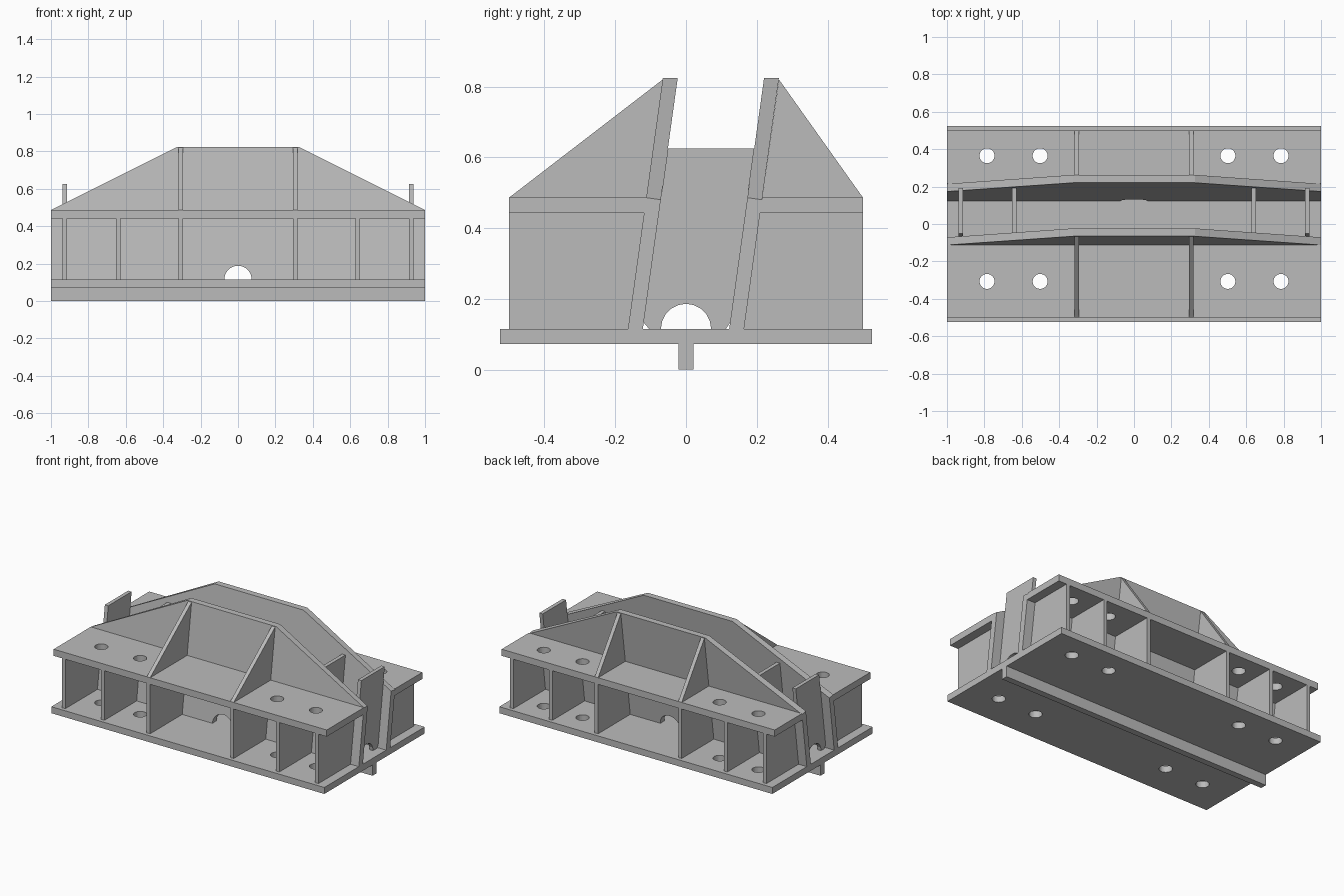
import bpy, bmesh, math
from mathutils import Vector

if "Cube" in bpy.data.objects:
    bpy.data.objects.remove(bpy.data.objects["Cube"], do_unlink=True)

steel = bpy.data.materials.new("grey_steel")
steel.use_nodes = True
GREY = (0.5, 0.5, 0.5, 1)
steel.diffuse_color = GREY
steel.node_tree.nodes["Principled BSDF"].inputs["Base Color"].default_value = GREY

# Main levels and the lean of the two webs
KEY_TOP, BASE_TOP, SHELF_LOW, SHELF_TOP, RIB_TOP, WEB_TOP = 0.072, 0.115, 0.442, 0.486, 0.625, 0.824
LEAN = 0.139
THICK = 0.025
FRONT_OUT, FRONT_IN, BACK_IN, BACK_OUT = -0.164, -0.122, 0.122, 0.164


def at(y, z):
    """Shift a y position along the leaning web at height z."""
    return y + LEAN * (z - BASE_TOP)


def solid(name, side_a, side_b):
    """Join two matching outlines into a closed solid."""
    bm = bmesh.new()
    a = [bm.verts.new(p) for p in side_a]
    b = [bm.verts.new(p) for p in side_b]
    bm.faces.new(a)
    bm.faces.new(b[::-1])
    n = len(a)
    for i in range(n):
        j = (i + 1) % n
        bm.faces.new((a[j], a[i], b[i], b[j]))
    bmesh.ops.recalc_face_normals(bm, faces=bm.faces)
    mesh = bpy.data.meshes.new(name)
    bm.to_mesh(mesh)
    bm.free()
    mesh.materials.append(steel)
    obj = bpy.data.objects.new(name, mesh)
    bpy.context.collection.objects.link(obj)
    return obj


def slab(name, profile, x, width):
    """Extrude a (y, z) profile along x, centred at x."""
    return solid(name, [(x - width / 2, y, z) for y, z in profile],
                 [(x + width / 2, y, z) for y, z in profile])


def half_circle(radius, steps):
    return [(radius * math.cos(math.pi * i / steps),
             BASE_TOP + radius * math.sin(math.pi * i / steps)) for i in range(steps + 1)]


def drill(obj, spots):
    """Cut round bolt holes through a plate."""
    bm = bmesh.new()
    for x, y in spots:
        made = bmesh.ops.create_cone(bm, cap_ends=True, segments=28, radius1=0.04,
                                     radius2=0.04, depth=2)
        bmesh.ops.translate(bm, verts=made["verts"], vec=Vector((x, y, 0)))
    mesh = bpy.data.meshes.new("bolt_cutter")
    bm.to_mesh(mesh)
    bm.free()
    mesh.materials.append(steel)
    cutter = bpy.data.objects.new("bolt_cutter", mesh)
    cutter.hide_render = True
    bpy.context.collection.objects.link(cutter)
    mod = obj.modifiers.new("bolt_holes", "BOOLEAN")
    mod.operation = "DIFFERENCE"
    mod.solver = "EXACT"
    mod.object = cutter
    graph = bpy.context.evaluated_depsgraph_get()
    done = bpy.data.meshes.new_from_object(obj.evaluated_get(graph))
    obj.modifiers.clear()
    obj.data = done
    bpy.data.objects.remove(cutter, do_unlink=True)


# Base plate and locating key
HOLE_X = (-0.786, -0.502, 0.502, 0.786)
front_holes = [(x, -0.307) for x in HOLE_X]
back_holes = [(x, 0.365) for x in HOLE_X]
base = slab("base_plate", [(-0.525, KEY_TOP), (0.525, KEY_TOP), (0.525, BASE_TOP), (-0.525, BASE_TOP)], 0, 2)
drill(base, front_holes + back_holes)
slab("locating_key", [(-0.021, 0), (0.021, 0), (0.021, KEY_TOP), (-0.021, KEY_TOP)], 0, 2)

# Two leaning webs with a drain hole at the foot
outline = [(1, BASE_TOP), (1, SHELF_TOP), (0.325, WEB_TOP), (-0.325, WEB_TOP),
           (-1, SHELF_TOP), (-1, BASE_TOP)] + half_circle(0.073, 20)[::-1]
for name, y0, y1 in (("front_web", FRONT_OUT, FRONT_IN), ("back_web", BACK_IN, BACK_OUT)):
    # The far edge of the sloping ends is cut square to the plate
    far = [(x, z - 0.006 if z == SHELF_TOP else z) for x, z in outline]
    solid(name, [(x, at(y0, z), z) for x, z in outline], [(x, at(y1, z), z) for x, z in far])

# Shelves, outer ribs and upper gussets on each side
for side, edge, web, holes in (("front", -0.5, FRONT_OUT, front_holes),
                               ("back", 0.5, BACK_OUT, back_holes)):
    shelf = slab(side + "_shelf", [(edge, SHELF_LOW), (at(web, SHELF_LOW), SHELF_LOW),
                                   (at(web, SHELF_TOP), SHELF_TOP), (edge, SHELF_TOP)], 0, 2)
    drill(shelf, holes)
    for x in (-0.927, -0.64, -0.306, 0.306, 0.64, 0.927):
        slab(side + "_rib", [(edge, BASE_TOP), (at(web, BASE_TOP), BASE_TOP),
                             (at(web, SHELF_LOW), SHELF_LOW), (edge, SHELF_LOW)], x, THICK)
    for x in (-0.306, 0.306):
        slab(side + "_gusset", [(edge, SHELF_TOP), (at(web, SHELF_TOP), SHELF_TOP),
                                (at(web, WEB_TOP), WEB_TOP - 0.004)], x, THICK)

# Diaphragms between the webs, with clipped corners and an arched opening
SNIP = 0.018
diaphragm = [(at(FRONT_IN, RIB_TOP), RIB_TOP), (at(FRONT_IN, BASE_TOP + SNIP), BASE_TOP + SNIP),
             (FRONT_IN + SNIP, BASE_TOP)] + half_circle(0.071, 10)[::-1] + [
             (BACK_IN - SNIP / 2, BASE_TOP), (at(BACK_IN, BASE_TOP + SNIP), BASE_TOP + SNIP),
             (at(BACK_IN, RIB_TOP), RIB_TOP)]
for x in (-0.927, -0.64, 0.64, 0.927):
    slab("diaphragm", diaphragm, x, THICK)
